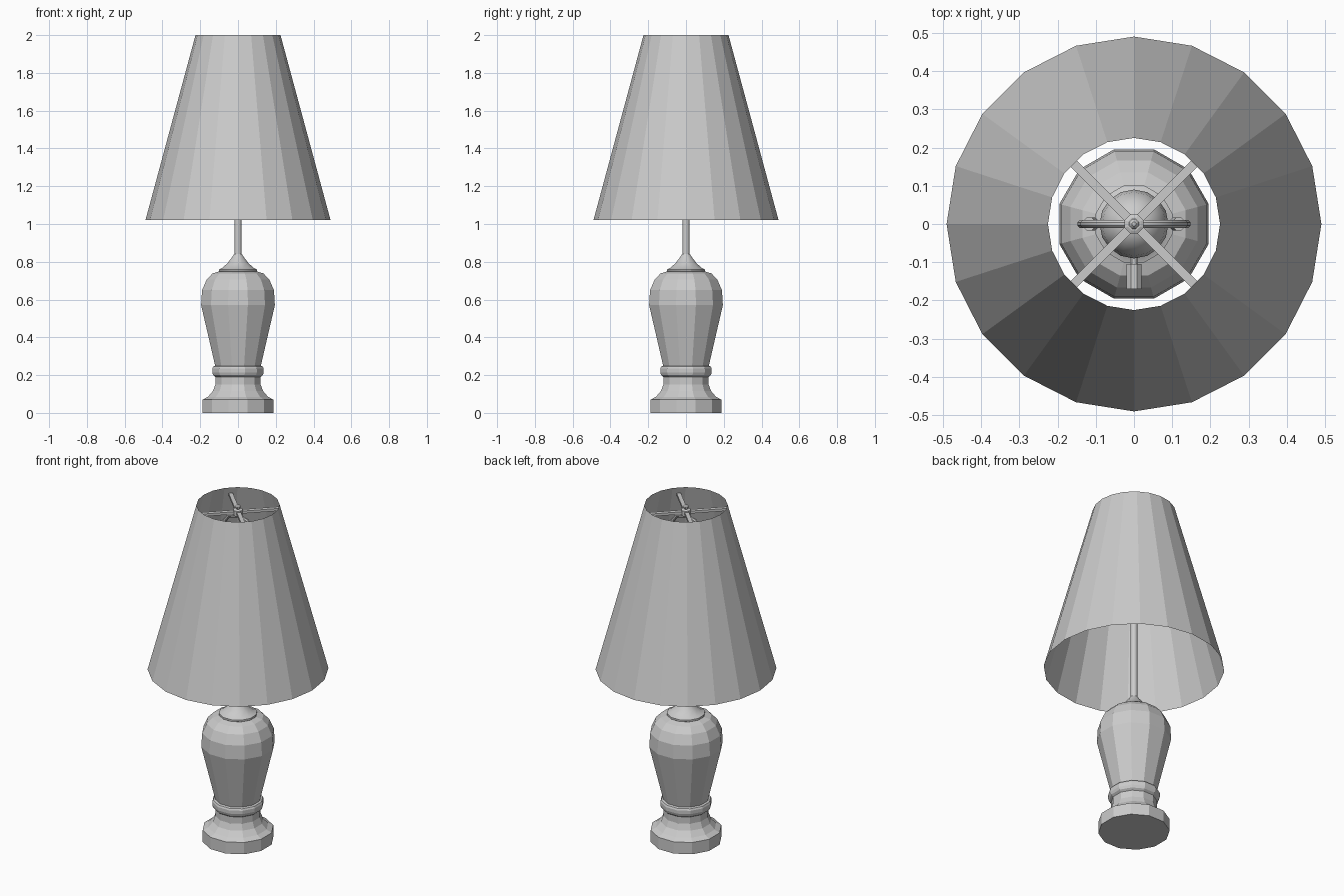
import bpy
from math import sin, cos, pi, radians
from mathutils import Vector

if "Cube" in bpy.data.objects:
    bpy.data.objects.remove(bpy.data.objects["Cube"], do_unlink=True)

GREY = (0.6, 0.6, 0.6, 1)
grey = bpy.data.materials.new("plain grey")
grey.use_nodes = True
grey.diffuse_color = GREY
grey.node_tree.nodes["Principled BSDF"].inputs["Base Color"].default_value = GREY


def make(name, verts, faces, smooth=None):
    mesh = bpy.data.meshes.new(name)
    mesh.from_pydata(verts, [], faces)
    mesh.materials.append(grey)
    ob = bpy.data.objects.new(name, mesh)
    bpy.context.collection.objects.link(ob)
    if smooth:
        bpy.ops.object.select_all(action="DESELECT")
        ob.select_set(True)
        bpy.context.view_layer.objects.active = ob
        bpy.ops.object.shade_smooth_by_angle(angle=radians(smooth))
    return ob


def lathe(name, profile, sides, turn=0.0, caps=True, smooth=None):
    """Spin (radius, height) points around z."""
    verts = [(r * cos(turn + 2 * pi * i / sides), r * sin(turn + 2 * pi * i / sides), z)
             for r, z in profile for i in range(sides)]
    faces = [(k * sides + i, k * sides + (i + 1) % sides,
              (k + 1) * sides + (i + 1) % sides, (k + 1) * sides + i)
             for k in range(len(profile) - 1) for i in range(sides)]
    if caps:
        faces.append(tuple(reversed(range(sides))))
        faces.append(tuple(range(len(verts) - sides, len(verts))))
    return make(name, verts, faces, smooth)


def tube(name, path, radius, sides=8, smooth=40):
    """Sweep a round section along a path."""
    pts = [Vector(p) for p in path]
    verts, faces = [], []
    for i, p in enumerate(pts):
        d = (pts[min(i + 1, len(pts) - 1)] - pts[max(i - 1, 0)]).normalized()
        ref = Vector((0, 1, 0)) if abs(d.y) < 0.9 else Vector((0, 0, 1))
        u = d.cross(ref).normalized()
        v = d.cross(u)
        for j in range(sides):
            a = 2 * pi * (j + 0.5) / sides
            verts.append(p + radius * (cos(a) * u + sin(a) * v))
    for k in range(len(pts) - 1):
        for j in range(sides):
            n = (j + 1) % sides
            faces.append((k * sides + j, k * sides + n,
                          (k + 1) * sides + n, (k + 1) * sides + j))
    faces.append(tuple(reversed(range(sides))))
    faces.append(tuple(range(len(verts) - sides, len(verts))))
    return make(name, verts, faces, smooth)


# Turned base and body
HALF = radians(15)
lathe("foot", [(0.194, 0), (0.194, 0.07), (0.165, 0.085), (0.138, 0.115),
               (0.124, 0.15), (0.124, 0.195)], 12, HALF)
lathe("collar", [(0.124, 0.19), (0.136, 0.2), (0.141, 0.215), (0.141, 0.235),
                 (0.136, 0.245), (0.124, 0.25)], 12, HALF)
lathe("body", [(0.124, 0.245), (0.202, 0.57), (0.197, 0.65), (0.172, 0.705),
               (0.14, 0.738), (0.1, 0.75)], 12, HALF)
lathe("body_cap", [(0.1, 0.745), (0.104, 0.75), (0.104, 0.76), (0.09, 0.765),
                   (0.06, 0.79), (0.034, 0.822), (0.022, 0.84)], 12, HALF, smooth=30)

# Stem, socket and bulb
lathe("stem", [(0.02, 0.83), (0.02, 1.34)], 8, pi / 8, smooth=50)
lathe("socket", [(0.025, 1.31), (0.055, 1.34), (0.06, 1.37), (0.06, 1.48),
                 (0.05, 1.5)], 12, HALF, smooth=35)
lathe("bulb", [(0.035, 1.49), (0.04, 1.53), (0.065, 1.59), (0.085, 1.64),
               (0.09, 1.68), (0.083, 1.72), (0.062, 1.755), (0.034, 1.775),
               (0.004, 1.78)], 16, smooth=60)

# Switch on the front of the socket
tube("switch_stem", [(0, -0.05, 1.42), (0, -0.11, 1.42)], 0.012)
tube("switch_knob", [(0, -0.105, 1.42), (0, -0.17, 1.42)], 0.021, smooth=None)

# Harp loop around the bulb, with a sleeve on each leg
half = [(0, 1.33), (0.06, 1.335), (0.105, 1.36), (0.115, 1.42), (0.135, 1.53),
        (0.138, 1.65), (0.13, 1.76), (0.105, 1.86), (0.06, 1.92), (0, 1.935)]
loop = [(x, 0, z) for x, z in half] + [(-x, 0, z) for x, z in reversed(half[:-1])]
tube("harp", loop, 0.011)
for side, label in ((1, "left"), (-1, "right")):
    tube(label + "_harp_sleeve", [(side * 0.108, 0, 1.38), (side * 0.117, 0, 1.43)], 0.018)

# Four spokes, hub and finial holding the shade
for i in range(4):
    a = pi / 4 + i * pi / 2
    out = Vector((cos(a), sin(a), 0))
    across = Vector((-sin(a), cos(a), 0)) * 0.0115
    corners = [out * r + across * s + Vector((0, 0, z))
               for r in (0, 0.226) for s in (-1, 1) for z in (1.95, 1.965)]
    make("shade_spoke_%d" % (i + 1), corners,
         [(0, 1, 3, 2), (4, 6, 7, 5), (0, 4, 5, 1), (2, 3, 7, 6), (0, 2, 6, 4), (1, 5, 7, 3)])
lathe("hub", [(0.027, 1.94), (0.027, 1.972), (0.018, 1.976)], 8, pi / 8)
lathe("finial", [(0.009, 1.974), (0.014, 1.982), (0.014, 1.991), (0.006, 2.0)], 8, pi / 8)

# Open tapered shade
lathe("shade", [(0.49, 1.02), (0.225, 2.0)], 20, caps=False)
